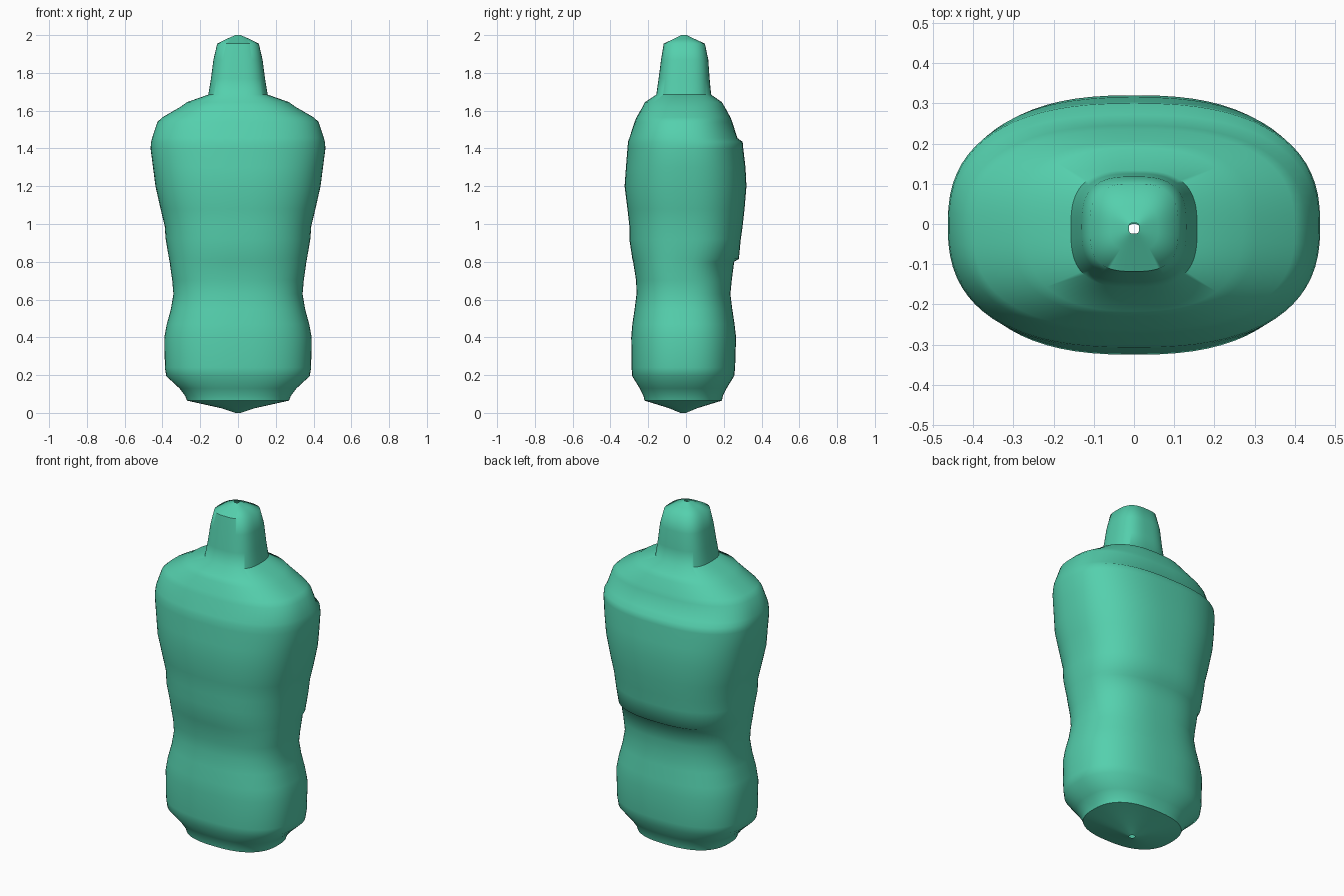
import bpy
import bmesh
from math import cos, sin, pi, radians, copysign

cube = bpy.data.objects.get("Cube")
if cube:
    bpy.data.objects.remove(cube, do_unlink=True)

SEGMENTS = 72

# Outline of the bottle: height, half width, front depth, back depth
PROFILE = [
    (0, .015, -.03, 0),
    (.025, .09, -.09, .06),
    (.065, .27, -.22, .19),
    (.09, .28, -.225, .195),
    (.13, .31, -.245, .215),
    (.195, .38, -.285, .255),
    (.24, .387, -.288, .26),
    (.4, .39, -.29, .265),
    (.47, .377, -.284, .257),
    (.55, .355, -.272, .245),
    (.63, .342, -.262, .235),
    (.7, .348, -.264, .242),
    (.8, .362, -.28, .255),
    (.815, .365, -.284, .28),
    (.92, .383, -.3, .29),
    (.99, .388, -.3, .3),
    (1.08, .41, -.31, .31),
    (1.2, .437, -.325, .32),
    (1.3, .45, -.318, .315),
    (1.4, .463, -.31, .303),
    (1.435, .46, -.307, .3),
    (1.455, .455, -.3, .272),
    (1.54, .427, -.272, .245),
    (1.565, .4, -.262, .235),
    (1.62, .305, -.23, .205),
    (1.645, .27, -.217, .19),
    (1.685, .157, -.157, .133),
    (1.77, .143, -.145, .125),
    (1.87, .13, -.132, .118),
    (1.955, .11, -.118, .1),
    (1.98, .06, -.065, .045),
    (2, .013, -.024, .003),
]


def soft_power(value, exponent):
    return copysign(abs(value) ** exponent, value)


def add_ring(bm, height, half_width, front, back):
    """Rounded-box cross-section; the spout is a little squarer."""
    squareness = 2 / (2.9 if height > 1.68 else 2.5)
    middle, half_depth = (front + back) / 2, (back - front) / 2
    ring = []
    for i in range(SEGMENTS):
        angle = 2 * pi * i / SEGMENTS
        x = half_width * soft_power(cos(angle), squareness)
        y = middle + half_depth * soft_power(sin(angle), squareness)
        ring.append(bm.verts.new((x, y, height)))
    return ring


def loft(name, profile, material):
    bm = bmesh.new()
    rings = [add_ring(bm, *row) for row in profile]
    for lower, upper in zip(rings, rings[1:]):
        for i in range(SEGMENTS):
            j = (i + 1) % SEGMENTS
            bm.faces.new((lower[i], lower[j], upper[j], upper[i]))
    mesh = bpy.data.meshes.new(name)
    bm.to_mesh(mesh)
    bm.free()
    mesh.materials.append(material)
    obj = bpy.data.objects.new(name, mesh)
    bpy.context.collection.objects.link(obj)
    bpy.ops.object.select_all(action="DESELECT")
    obj.select_set(True)
    bpy.context.view_layer.objects.active = obj
    bpy.ops.object.shade_smooth_by_angle(angle=radians(55))
    return obj


# Single green plastic
green = bpy.data.materials.new("mint green plastic")
green.use_nodes = True
green.diffuse_color = (.09, .63, .42, 1)
shader = green.node_tree.nodes["Principled BSDF"]
shader.inputs["Base Color"].default_value = green.diffuse_color
shader.inputs["Roughness"].default_value = .5

# Bottle shell, open by a small hole at the spout and the base
loft("bottle_body", PROFILE, green)
